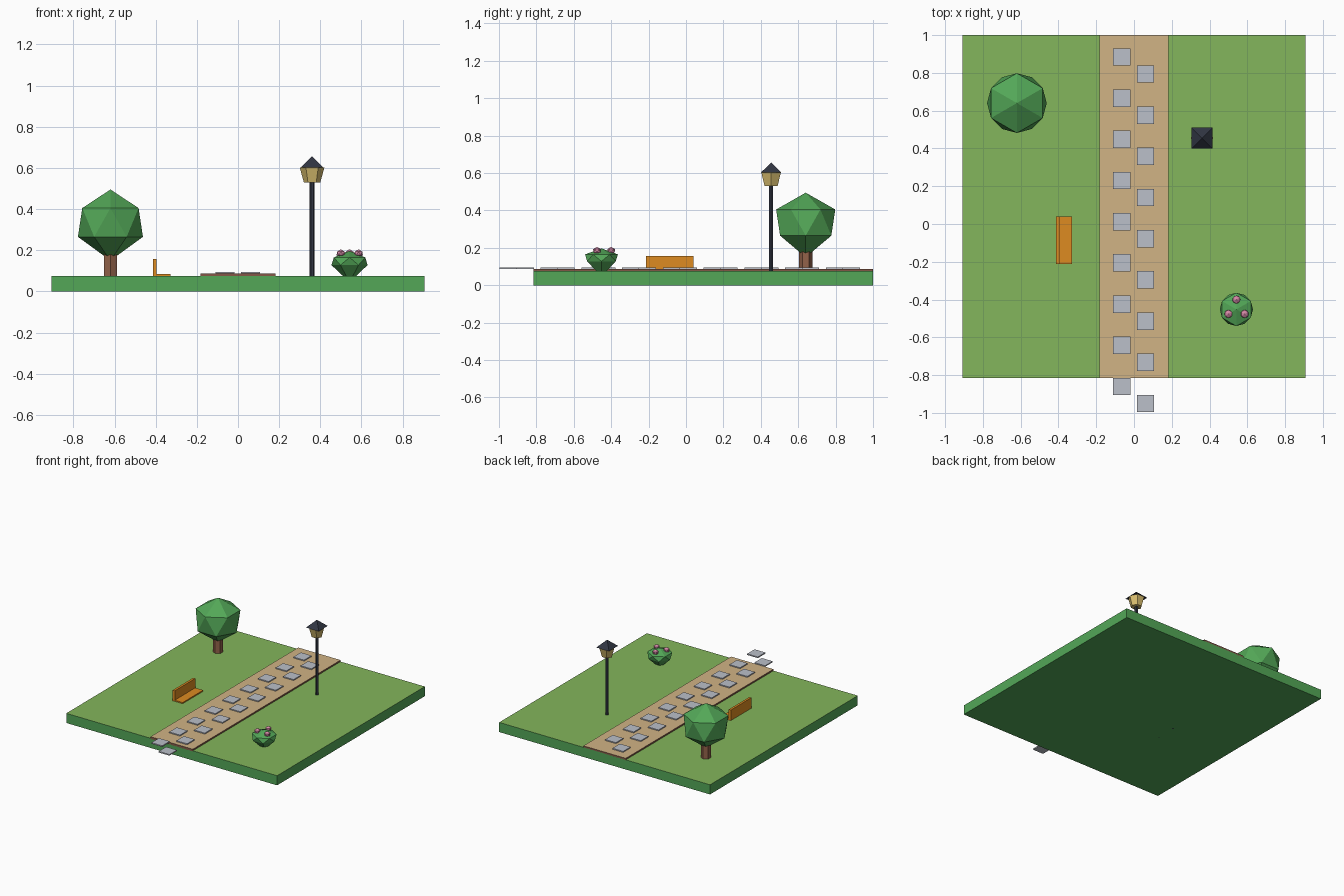
import bpy, bmesh, math
from mathutils import Vector

if "Cube" in bpy.data.objects:
    bpy.data.objects.remove(bpy.data.objects["Cube"])


def mat(name, r, g, b):
    m = bpy.data.materials.new(name)
    m.diffuse_color = [(c / 255) ** 2.2 for c in (r, g, b)] + [1]
    m.use_nodes = True
    m.node_tree.nodes["Principled BSDF"].inputs["Base Color"].default_value = m.diffuse_color
    return m


GRASS = mat("grass", 130, 180, 92)
TURF = mat("turf_side", 84, 166, 88)
SAND = mat("sand", 208, 178, 132)
EARTH = mat("earth", 130, 88, 72)
STONE = mat("stone", 186, 190, 200)
LEAF = mat("leaf", 84, 166, 88)
BARK = mat("bark", 145, 98, 75)
WOOD = mat("orange_wood", 220, 138, 38)
IRON = mat("iron", 52, 56, 68)
GLASS = mat("lamp_glass", 215, 188, 110)
PINK = mat("petal", 212, 135, 165)


def finish(name, bm, *mats):
    bmesh.ops.recalc_face_normals(bm, faces=bm.faces)
    me = bpy.data.meshes.new(name)
    bm.to_mesh(me)
    bm.free()
    for m in mats:
        me.materials.append(m)
    ob = bpy.data.objects.new(name, me)
    bpy.context.collection.objects.link(ob)
    return ob


def box(name, lo, hi, side, top=None):
    """Box between two corners, with an optional different top colour."""
    bm = bmesh.new()
    bmesh.ops.create_cube(bm, size=1)
    lo, hi = Vector(lo), Vector(hi)
    for v in bm.verts:
        v.co = (lo + hi) / 2 + v.co * (hi - lo)
    if top:
        bm.normal_update()
        for f in bm.faces:
            f.material_index = int(f.normal.z > 0.5)
    return finish(name, bm, side, *([top] if top else []))


def rings(name, x, y, profile, sides, m, turn=0.0):
    """Low-poly solid from (radius, z, twist in half steps) rings; radius 0 is a point."""
    bm = bmesh.new()
    rows = []
    for r, z, twist in profile:
        n = sides if r else 1
        rows.append([bm.verts.new((
            x + r * math.cos(turn + (i + twist / 2) * math.tau / sides),
            y + r * math.sin(turn + (i + twist / 2) * math.tau / sides), z)) for i in range(n)])
    for k in range(len(rows) - 1):
        a, b = rows[k], rows[k + 1]
        twisted = profile[k][2] != profile[k + 1][2]
        for i in range(sides):
            j = (i + 1) % sides
            if len(a) == 1:
                bm.faces.new((a[0], b[i], b[j]))
            elif len(b) == 1:
                bm.faces.new((a[i], a[j], b[0]))
            elif twisted:
                bm.faces.new((a[i], a[j], b[i]))
                bm.faces.new((a[j], b[j], b[i]))
            else:
                bm.faces.new((a[i], a[j], b[j], b[i]))
    for row in (rows[0], rows[-1]):
        if len(row) > 2:
            bm.faces.new(row)
    return finish(name, bm, m)


def blob(name, x, y, r, zs, m):
    """Faceted crown: bottom point, two staggered hexagons, top point."""
    return rings(name, x, y, [(0, zs[0], 0), (r, zs[1], 0), (r, zs[2], 1), (0, zs[3], 1)], 6, m)


# Ground and path
box("lawn", (-0.907, -0.815, 0), (0.907, 1.0, 0.075), TURF, GRASS)
box("path", (-0.182, -0.815, 0.07), (0.182, 1.0, 0.087), EARTH, SAND)

# Two staggered rows of stepping stones
for i in range(9):
    for side, x, y0 in (("left", -0.064, 0.884), ("right", 0.061, 0.794)):
        y = y0 - 0.218 * i
        box(f"stone_{side}_{i}", (x - 0.046, y - 0.046, 0.086), (x + 0.046, y + 0.046, 0.095), STONE)

# Tree
rings("tree_trunk", -0.62, 0.64, [(0.036, 0.06, 0), (0.036, 0.24, 0)], 6, BARK, math.pi / 6)
blob("tree_crown", -0.62, 0.64, 0.158, (0.15, 0.265, 0.405, 0.495), LEAF)

# Lamp post
rings("lamp_pole", 0.36, 0.455, [(0.0125, 0, 0), (0.0125, 0.54, 0)], 6, IRON)
rings("lamp_lantern", 0.36, 0.455, [(0.04, 0.53, 0), (0.06, 0.602, 0)], 6, GLASS)
rings("lamp_roof", 0.36, 0.455, [(0.078, 0.602, 0), (0, 0.656, 0)], 4, IRON, math.pi / 4)

# Bench
box("bench_seat", (-0.413, -0.213, 0.07), (-0.327, 0.039, 0.084), WOOD)
box("bench_back", (-0.413, -0.213, 0.07), (-0.395, 0.039, 0.157), WOOD)
for n, y in (("front", -0.167), ("back", -0.007)):
    box(f"bench_leg_{n}", (-0.376, y - 0.006, 0), (-0.364, y + 0.006, 0.075), IRON)

# Flowering bush
blob("bush", 0.542, -0.452, 0.088, (0.045, 0.128, 0.165, 0.197), LEAF)
for i, (x, y) in enumerate(((0.542, -0.40), (0.50, -0.476), (0.586, -0.476))):
    blob(f"flower_{i}", x, y, 0.021, (0.162, 0.176, 0.193, 0.205), PINK)
